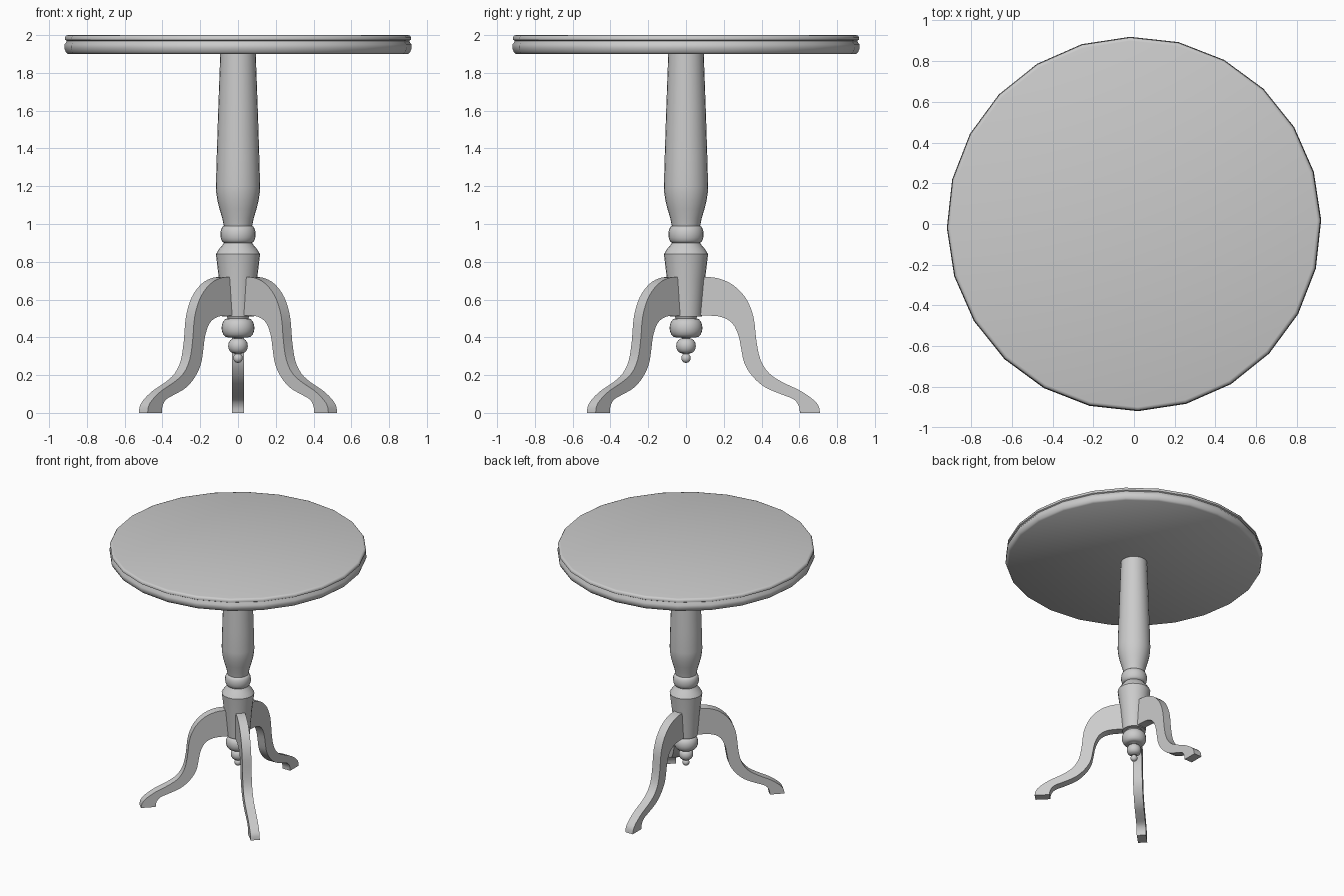
import bpy, bmesh, math
from mathutils import Vector

if "Cube" in bpy.data.objects:
    bpy.data.objects.remove(bpy.data.objects["Cube"])


def finish(name, bm, angle):
    bmesh.ops.recalc_face_normals(bm, faces=bm.faces[:])
    mesh = bpy.data.meshes.new(name)
    bm.to_mesh(mesh)
    bm.free()
    ob = bpy.data.objects.new(name, mesh)
    bpy.context.collection.objects.link(ob)
    bpy.context.view_layer.objects.active = ob
    ob.select_set(True)
    bpy.ops.object.shade_smooth_by_angle(angle=math.radians(angle))
    ob.select_set(False)
    return ob


def lathe(name, profile, sides=24, turn=0.0, angle=35):
    """Revolve (radius, z) points around z and cap both ends."""
    bm = bmesh.new()
    rings = []
    for r, z in profile:
        rings.append([bm.verts.new((r * math.cos(turn + math.tau * i / sides),
                                    r * math.sin(turn + math.tau * i / sides), z))
                      for i in range(sides)])
    for a, b in zip(rings, rings[1:]):
        for i in range(sides):
            j = (i + 1) % sides
            bm.faces.new((a[i], a[j], b[j], b[i]))
    bm.faces.new(rings[0])
    bm.faces.new(rings[-1])
    return finish(name, bm, angle)


def bead(radius, core, low, high, steps=8):
    """Rounded bulge between two heights, as profile points."""
    return [(core + (radius - core) * math.sin(math.pi * i / steps),
             (low + high) / 2 - (high - low) / 2 * math.cos(math.pi * i / steps))
            for i in range(steps + 1)]


def smooth_path(points, steps=3):
    """Catmull-Rom curve through the points."""
    p = [Vector(q) for q in points]
    p = [2 * p[0] - p[1]] + p + [2 * p[-1] - p[-2]]
    out = []
    for a, b, c, d in zip(p, p[1:], p[2:], p[3:]):
        for k in range(steps):
            t = k / steps
            out.append(0.5 * (2 * b + (c - a) * t + (2 * a - 5 * b + 4 * c - d) * t * t
                              + (3 * b - a - 3 * c + d) * t ** 3))
    return out + [p[-2]]


# Round top with a moulded edge
lathe("table_top", [(0.9, 1.9), (0.912, 1.91), (0.92, 1.932), (0.919, 1.95), (0.908, 1.965),
                    (0.907, 1.97), (0.916, 1.975), (0.917, 1.987), (0.91, 1.997), (0.9, 2.0)],
      turn=math.radians(1.2), angle=50)

# Turned column
lathe("column", [(0.075, 0.99), (0.083, 1.03), (0.098, 1.08), (0.109, 1.125), (0.116, 1.17),
                 (0.117, 1.2), (0.113, 1.35), (0.105, 1.6), (0.094, 1.9)])
lathe("column_ring", [(0.07, 0.89)] + bead(0.093, 0.072, 0.9, 0.99) + [(0.072, 1.0)])
lathe("leg_hub", [(0.084, 0.51), (0.1, 0.7), (0.117, 0.84), (0.1, 0.868), (0.085, 0.885), (0.075, 0.9)])

# Turned drop below the hub
lathe("finial", bead(0.025, 0.002, 0.265, 0.315) + [(0.018, 0.313)]
      + bead(0.052, 0.02, 0.315, 0.395) + [(0.025, 0.4)]
      + bead(0.087, 0.055, 0.4, 0.5) + [(0.06, 0.512)], angle=50)

# Curved legs, cut from flat board
upper = smooth_path([(0.03, 0.72), (0.1, 0.72), (0.17, 0.712), (0.245, 0.68), (0.315, 0.61),
                     (0.357, 0.51), (0.373, 0.38), (0.395, 0.28), (0.44, 0.21), (0.51, 0.163),
                     (0.6, 0.12), (0.665, 0.077), (0.7, 0.04), (0.71, 0.0)])
lower = smooth_path([(0.603, 0.0), (0.598, 0.035), (0.57, 0.072), (0.5, 0.1), (0.42, 0.135),
                     (0.355, 0.19), (0.31, 0.26), (0.292, 0.34), (0.278, 0.41), (0.245, 0.475),
                     (0.19, 0.507), (0.12, 0.515), (0.03, 0.515)])


def leg(name, degrees, thick=0.066):
    ca, sa = math.cos(math.radians(degrees)), math.sin(math.radians(degrees))
    bm = bmesh.new()
    sides = [[bm.verts.new((r * ca - w * sa, r * sa + w * ca, z)) for r, z in upper + lower]
             for w in (-thick / 2, thick / 2)]
    n = len(sides[0])
    for s in sides:
        bm.faces.new(s)
    for i in range(n):
        j = (i + 1) % n
        bm.faces.new((sides[0][i], sides[0][j], sides[1][j], sides[1][i]))
    finish(name, bm, 35)


for name, degrees in (("back_leg", 90), ("front_left_leg", 225), ("front_right_leg", 315)):
    leg(name, degrees)
